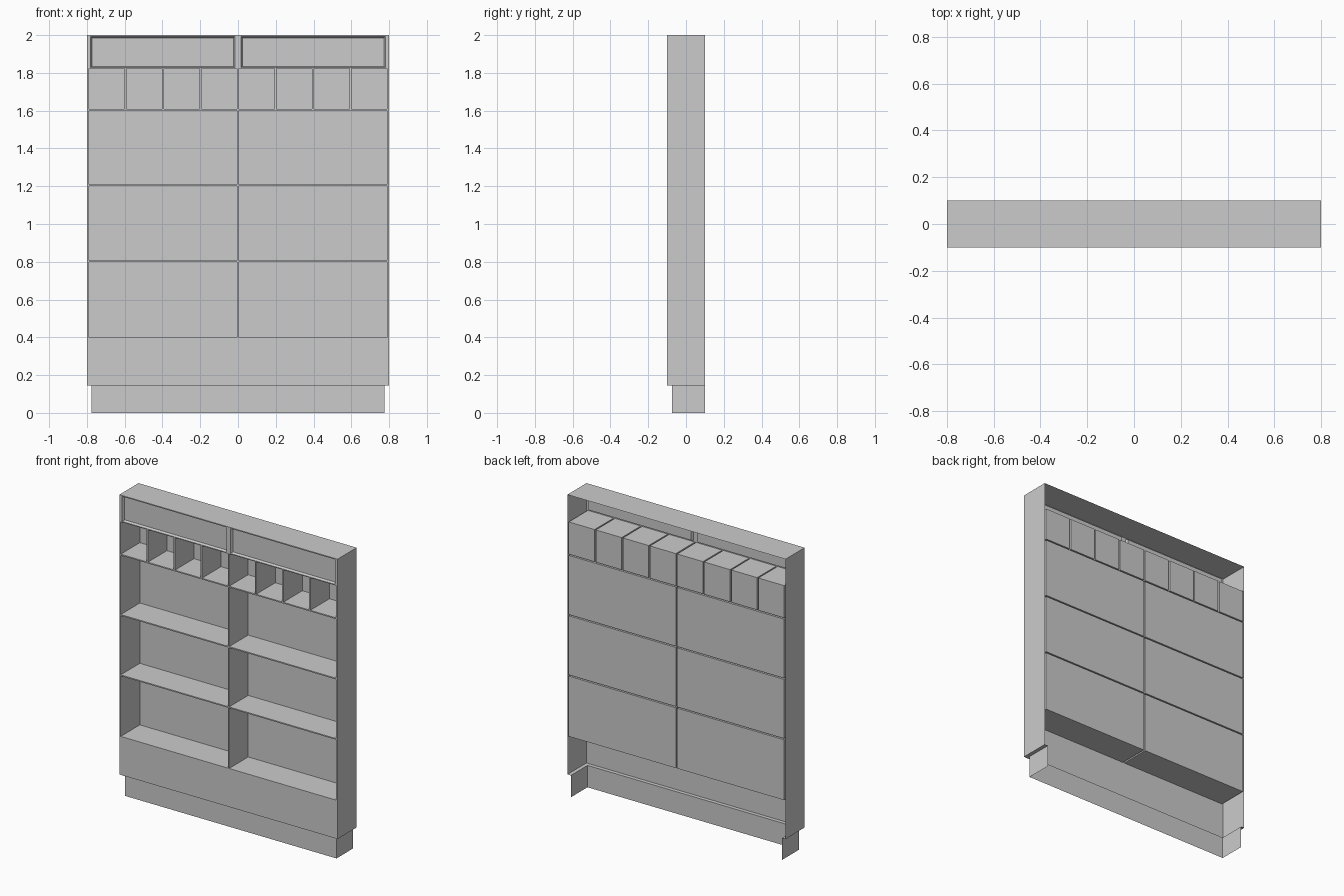
import bpy, bmesh

if "Cube" in bpy.data.objects:
    bpy.data.objects.remove(bpy.data.objects["Cube"])

W, F, B = 0.80, -0.10, 0.10        # half width, front y, back y
BASE, TOP = 0.145, 2.0             # carcass bottom and top
PW, PF = 0.775, -0.075             # plinth half width and front y


def make(name, quads):
    bm = bmesh.new()
    for q in quads:
        bm.faces.new([bm.verts.new(p) for p in q])
    bmesh.ops.remove_doubles(bm, verts=bm.verts, dist=1e-5)
    mesh = bpy.data.meshes.new(name)
    bm.to_mesh(mesh)
    bm.free()
    ob = bpy.data.objects.new(name, mesh)
    bpy.context.collection.objects.link(ob)
    return ob


def rect(x0, z0, x1, z1, y):
    return [(x0, y, z0), (x1, y, z0), (x1, y, z1), (x0, y, z1)]


def pocket(r, back, inset=0.0):
    """Recess behind opening r, faces turned towards the opening."""
    x0, z0, x1, z1 = r
    f = rect(x0, z0, x1, z1, F)
    b = rect(x0 + inset, z0 + inset, x1 - inset, z1 - inset, back)
    walls = [[f[i], f[(i + 1) % 4], b[(i + 1) % 4], b[i]] for i in range(4)]
    return walls + [b]


def mirrored(r):
    return [r, (-r[2], r[1], -r[0], r[3])]


# Opening layout: three shelf rows, a row of cubbies, two top panels
shelves, cubbies = [], []
for z0, z1 in ((0.40, 0.80), (0.808, 1.20), (1.208, 1.60)):
    shelves += mirrored((0.005, z0, 0.79, z1))
for i in range(4):
    x = 0.005 + i * 0.1985
    cubbies += mirrored((x, 1.608, x + 0.1895, 1.822))
panels = mirrored((0.016, 1.828, 0.78, 1.993))
openings = shelves + cubbies + panels

# Front frame: grid cells outside every opening
xs = sorted({round(v, 4) for r in openings for v in (r[0], r[2])} | {-W, W})
zs = sorted({round(v, 4) for r in openings for v in (r[1], r[3])} | {BASE, TOP})
front = []
for x0, x1 in zip(xs, xs[1:]):
    for z0, z1 in zip(zs, zs[1:]):
        cx, cz = (x0 + x1) / 2, (z0 + z1) / 2
        if not any(r[0] < cx < r[2] and r[1] < cz < r[3] for r in openings):
            front.append(rect(x0, z0, x1, z1, F))
frame = make("front_frame", front)
bm = bmesh.new()
bm.from_mesh(frame.data)
bmesh.ops.dissolve_limit(bm, angle_limit=0.01, verts=bm.verts, edges=bm.edges)
bm.to_mesh(frame.data)
bm.free()

# Sides, top and the lip under the carcass (open back)
make("carcass", [
    [(W, F, BASE), (W, B, BASE), (W, B, TOP), (W, F, TOP)],
    [(-W, B, BASE), (-W, F, BASE), (-W, F, TOP), (-W, B, TOP)],
    [(-W, F, TOP), (W, F, TOP), (W, B, TOP), (-W, B, TOP)],
    [(-W, F, BASE), (-PW, PF, BASE), (PW, PF, BASE), (W, F, BASE)],
    [(W, F, BASE), (PW, PF, BASE), (PW, B, BASE), (W, B, BASE)],
    [(-PW, PF, BASE), (-W, F, BASE), (-W, B, BASE), (-PW, B, BASE)],
])

# Three-sided plinth
make("plinth", [
    rect(-PW, 0, PW, BASE, PF),
    [(PW, PF, 0), (PW, B, 0), (PW, B, BASE), (PW, PF, BASE)],
    [(-PW, B, 0), (-PW, PF, 0), (-PW, PF, BASE), (-PW, B, BASE)],
])

# Compartments and shallow top panels
for name, rects, back, inset in (("shelf_bays", shelves, B, 0),
                                 ("cubbies", cubbies, B, 0),
                                 ("top_panels", panels, F + 0.015, 0.007)):
    make(name, [q for r in rects for q in pocket(r, back, inset)])
